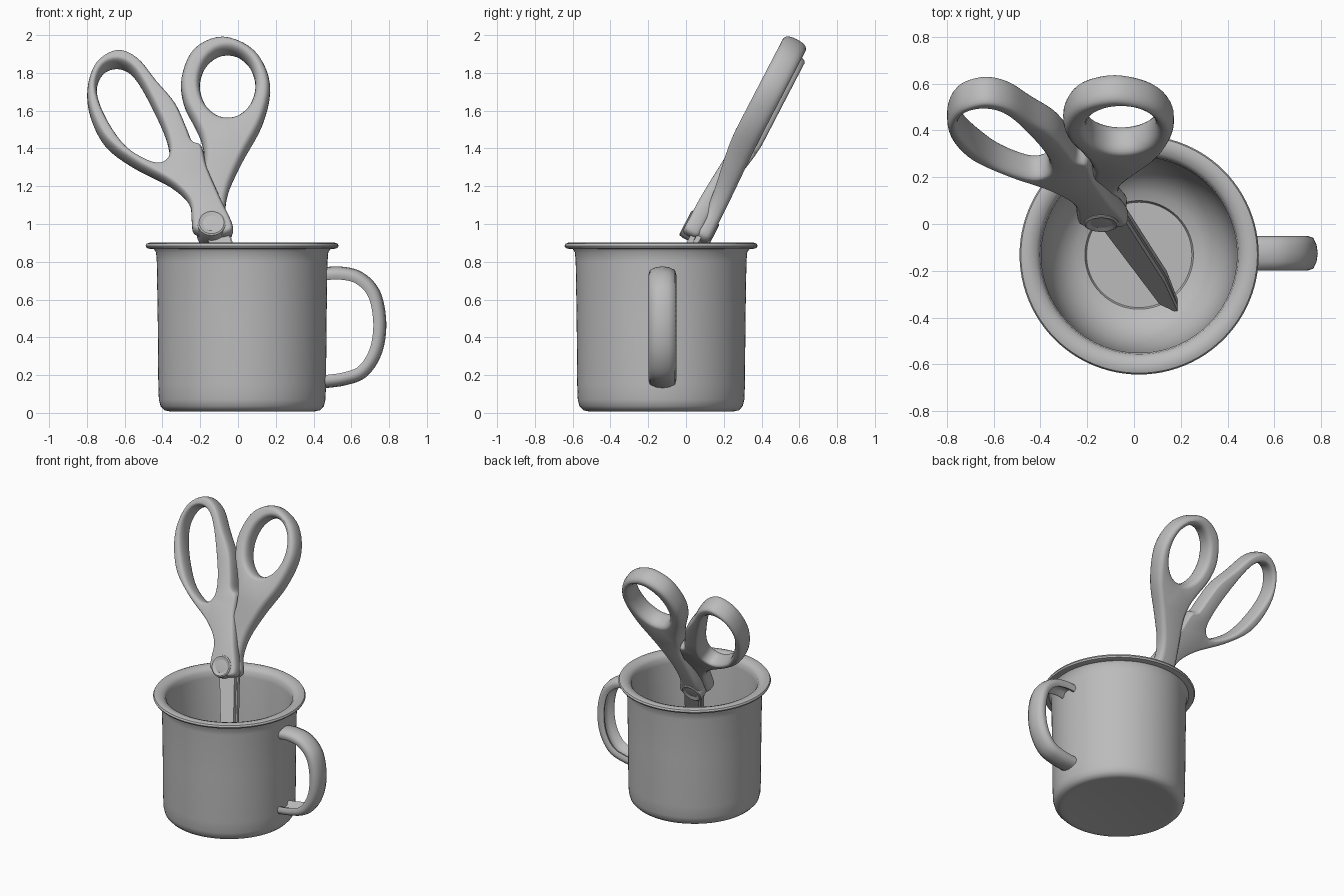
import bpy, bmesh, math
from mathutils import Vector, Matrix

if "Cube" in bpy.data.objects:
    bpy.data.objects.remove(bpy.data.objects["Cube"])

grey = bpy.data.materials.new("plain_grey")
grey.use_nodes = True
COL = (0.5, 0.5, 0.5, 1)
grey.diffuse_color = COL
grey.node_tree.nodes["Principled BSDF"].inputs["Base Color"].default_value = COL


def finish(name, bm, matrix=None, angle=40):
    bmesh.ops.remove_doubles(bm, verts=bm.verts, dist=1e-5)
    bmesh.ops.recalc_face_normals(bm, faces=bm.faces)
    me = bpy.data.meshes.new(name)
    bm.to_mesh(me)
    bm.free()
    me.materials.append(grey)
    ob = bpy.data.objects.new(name, me)
    bpy.context.collection.objects.link(ob)
    if matrix:
        ob.matrix_world = matrix
    bpy.ops.object.select_all(action='DESELECT')
    ob.select_set(True)
    bpy.context.view_layer.objects.active = ob
    bpy.ops.object.shade_smooth_by_angle(angle=math.radians(angle))
    return ob


def spline(pts, steps, closed):
    """Catmull-Rom samples through 2D points."""
    p = [Vector(q) for q in pts]
    n = len(p)
    get = (lambda i: p[i % n]) if closed else (lambda i: p[max(0, min(n - 1, i))])
    out = []
    for i in range(n if closed else n - 1):
        a, b, c, d = (get(i + k) for k in (-1, 0, 1, 2))
        for j in range(steps):
            t = j / steps
            out.append(0.5 * (2 * b + (c - a) * t + (2 * a - 5 * b + 4 * c - d) * t * t
                              + (3 * b - a - 3 * c + d) * t ** 3))
    if not closed:
        out.append(p[-1].copy())
    return out


def bridge(bm, rings, closed=True):
    for r0, r1 in zip(rings, rings[1:]):
        n = len(r0)
        for i in range(n):
            j = (i + 1) % n
            bm.faces.new((r0[i], r0[j], r1[j], r1[i]))


def lathe(name, profile, matrix, n=64):
    bm = bmesh.new()
    vs = [bm.verts.new((r, 0, z)) for r, z in profile]
    es = [bm.edges.new(e) for e in zip(vs, vs[1:])]
    bmesh.ops.spin(bm, geom=vs + es, cent=(0, 0, 0), axis=(0, 0, 1),
                   angle=math.tau, steps=n, use_merge=True)
    return finish(name, bm, matrix)


# Mug: outer wall, rolled rim, inner wall and rounded bowl floor
lathe("mug_body", [
    (0, 0.012), (0.36, 0.012), (0.385, 0.008), (0.412, 0.014), (0.432, 0.035), (0.441, 0.07),
    (0.444, 0.15), (0.447, 0.5), (0.452, 0.80), (0.456, 0.85), (0.468, 0.868), (0.490, 0.869),
    (0.505, 0.873), (0.511, 0.884), (0.505, 0.896), (0.488, 0.902), (0.465, 0.899),
    (0.440, 0.890), (0.424, 0.870), (0.418, 0.83), (0.412, 0.5), (0.400, 0.37),
    (0.370, 0.27), (0.320, 0.20), (0.270, 0.168), (0.232, 0.155), (0.225, 0.14), (0, 0.14)],
    Matrix.Translation((0.022, -0.132, 0)), 96)

# Mug handle: open channel section swept along a loop
path = spline([(0.45, 0.735), (0.54, 0.74), (0.64, 0.715), (0.72, 0.63), (0.75, 0.48),
               (0.73, 0.33), (0.66, 0.22), (0.56, 0.18), (0.45, 0.165)], 6, False)
section = [(-.062, -.034), (-.074, -.01), (-.066, .016), (-.035, .030), (0, .035), (.035, .030),
           (.066, .016), (.074, -.01), (.062, -.034), (.046, -.03), (.034, -.006), (0, 0),
           (-.034, -.006), (-.046, -.03)]
bm = bmesh.new()
rings = []
for i, p in enumerate(path):
    t = (path[min(i + 1, len(path) - 1)] - path[max(i - 1, 0)]).normalized()
    out = Vector((-t.y, t.x))
    rings.append([bm.verts.new((p.x + out.x * h, -0.125 + w, p.y + out.y * h)) for w, h in section])
bridge(bm, rings)
for r in (rings[0], rings[-1]):
    bm.faces.new(r)
finish("mug_handle", bm, None, 60)

# Scissors plane: local x = world x, local y runs up the tilted scissors, local z faces front
UP = Vector((0, 0.461, 0.887))
OUT = Vector((0, -0.887, 0.461))
Z0 = 0.95
tilt = Matrix(((1, 0, 0, 0), (0, UP.y, OUT.y, 0.06), (0, UP.z, OUT.z, Z0), (0, 0, 0, 1)))


def local(pts):
    return [(x, (z - Z0) / UP.z) for x, z in pts]


def inset(loop, d):
    """Move a closed loop to its inner side by d (outer side when d < 0)."""
    n = len(loop)
    area = sum(loop[i].x * loop[(i + 1) % n].y - loop[(i + 1) % n].x * loop[i].y for i in range(n))
    s = 1 if area > 0 else -1
    res = []
    for i in range(n):
        t = (loop[(i + 1) % n] - loop[i - 1]).normalized()
        res.append(loop[i] + Vector((-t.y, t.x)) * s * d)
    return res


def grip(name, outer, hole, soft, low, high):
    """Rounded slab with a finger hole; its depth eases from low to high (offset, half depth)."""
    bm = bmesh.new()
    loops = [(spline(local(outer), 5, True), 1), (spline(local(hole), 5, True), -1)]
    caps = {0: [], 1: []}

    def place(p, h):
        f = max(0, min(1, (p.y - 0.1) / 0.5))
        f = f * f * (3 - 2 * f)
        off, half = (a + (b - a) * f for a, b in zip(low, high))
        return bm.verts.new((p.x, p.y, off + half * h))

    steps = 10
    for loop, sign in loops:
        rings = []
        for k in range(steps + 1):
            a = math.pi * (k / steps - 0.5)
            ring = inset(loop, sign * soft * (1 - math.cos(a)))
            rings.append([place(p, math.copysign(abs(math.sin(a)) ** 0.8, a)) for p in ring])
        bridge(bm, rings)
        for side, r in ((0, rings[0]), (1, rings[-1])):
            caps[side] += [bm.edges.get((r[i - 1], r[i])) for i in range(len(r))]
    for edges in caps.values():
        bmesh.ops.triangle_fill(bm, use_beauty=True, use_dissolve=False, edges=edges,
                                normal=(0, 0, 1))
    finish(name, bm, tilt, 50)


grip("long_grip",
     [(-.23, .94), (-.245, 1.0), (-.26, 1.10), (-.36, 1.20), (-.55, 1.31), (-.70, 1.43),
      (-.78, 1.58), (-.797, 1.72), (-.75, 1.85), (-.64, 1.912), (-.53, 1.87), (-.43, 1.75),
      (-.33, 1.63), (-.27, 1.50), (-.24, 1.43), (-.19, 1.40), (-.16, 1.28), (-.09, 1.11),
      (-.03, .98), (-.04, .93), (-.13, .915)],
     [(-.38, 1.33), (-.45, 1.315), (-.59, 1.40), (-.70, 1.56), (-.748, 1.71), (-.71, 1.82),
      (-.62, 1.845), (-.53, 1.77), (-.41, 1.54), (-.365, 1.40)],
     0.022, (0.03, 0.045), (-0.02, 0.068))
grip("round_grip",
     [(-.30, 1.76), (-.235, 1.91), (-.08, 1.975), (.09, 1.90), (.17, 1.73), (.13, 1.53),
      (.02, 1.33), (-.05, 1.18), (-.065, 1.06), (-.03, .96), (-.09, .92), (-.19, .93),
      (-.22, 1.02), (-.20, 1.20), (-.18, 1.34), (-.195, 1.44), (-.23, 1.52), (-.285, 1.63)],
     [(-.055 + .147 * math.cos(a), 1.725 + .18 * math.sin(a))
      for a in (math.tau * i / 10 for i in range(10))],
     0.033, (-0.03, 0.045), (0.005, 0.068))

# Pivot: dished screw cap on both sides
cap = [(0, .068), (.04, .072), (.055, .080), (.066, .083), (.074, .078), (.078, .06)]
lathe("pivot_screw", cap + [(r, -z) for r, z in reversed(cap)],
      tilt @ Matrix.Translation((-.14, .022, 0)), 40)


def blade(name, outline, low, high):
    bm = bmesh.new()
    f = bm.faces.new([bm.verts.new((x, y, low)) for x, y in local(outline)])
    up = bmesh.ops.extrude_face_region(bm, geom=[f])
    bmesh.ops.translate(bm, vec=(0, 0, high - low),
                        verts=[v for v in up["geom"] if isinstance(v, bmesh.types.BMVert)])
    finish(name, bm, tilt, 30)


# Closed blades running down into the mug
blade("front_blade", [(-.185, .97), (-.06, .97), (.13, .40), (.19, .15), (.11, .22)], 0.0, 0.028)
blade("back_blade", [(-.175, .97), (-.05, .97), (.14, .40), (.19, .15), (.12, .22)], -0.028, -0.001)
